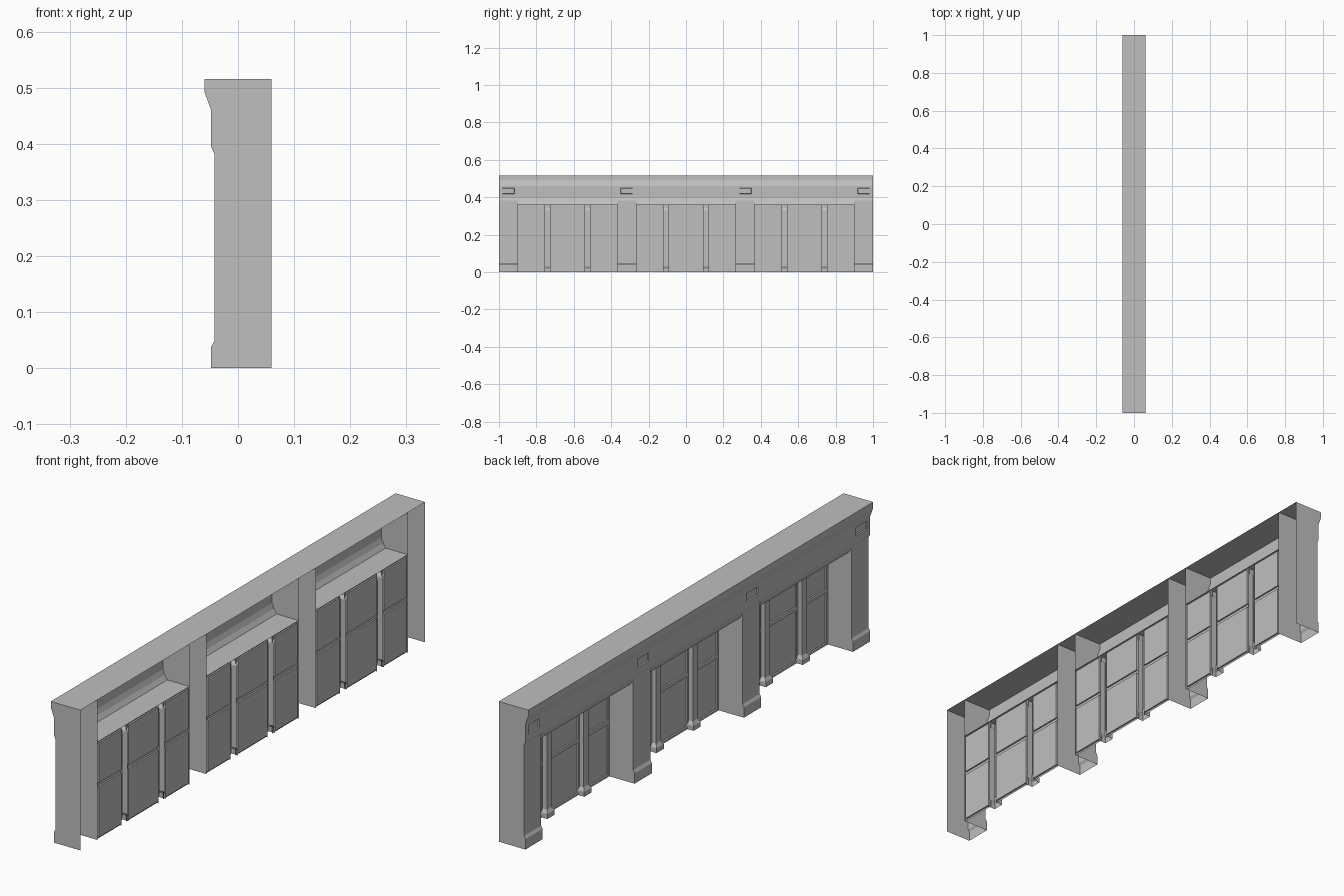
import bpy, bmesh

cube = bpy.data.objects.get("Cube")
if cube:
    bpy.data.objects.remove(cube, do_unlink=True)

stone = bpy.data.materials.new("pale_grey")
stone.use_nodes = True
GREY = (0.52, 0.52, 0.52, 1)
stone.diffuse_color = GREY
stone.node_tree.nodes["Principled BSDF"].inputs["Base Color"].default_value = GREY

BACK, TOP, HEAD = 0.06, 0.515, 0.36
PIERS = [(-1, -0.9), (-0.367, -0.267), (0.267, 0.367), (0.9, 1)]
BAYS = [(a[1], b[0]) for a, b in zip(PIERS, PIERS[1:])]


def finish(name, bm):
    mesh = bpy.data.meshes.new(name)
    bm.to_mesh(mesh)
    bm.free()
    mesh.materials.append(stone)
    obj = bpy.data.objects.new(name, mesh)
    bpy.context.collection.objects.link(obj)
    return obj


def loft(rings):
    """Open skin through matching rows of points."""
    bm = bmesh.new()
    rows = [[bm.verts.new(p) for p in ring] for ring in rings]
    for a, b in zip(rows, rows[1:]):
        for i in range(len(a) - 1):
            bm.faces.new((a[i], b[i], b[i + 1], a[i + 1]))
    bm.normal_update()
    return bm


def sweep(profile, stations):
    return loft([[(x, y, z) for x, z in profile] for y in stations])


# Profiles in x and z, running from the top back edge down the front
cornice = [(BACK, TOP), (-0.06, TOP), (-0.06, 0.493), (-0.048, 0.46),
           (-0.048, 0.45), (-0.048, 0.418), (-0.048, 0.395)]
lintel = [(-0.048, 0.395), (-0.041, 0.376), (-0.03, HEAD), (BACK, HEAD)]
pier = [(-0.048, 0.395), (-0.042, 0.382), (-0.042, 0.048),
        (-0.048, 0.038), (-0.048, 0)]

# Cornice with a small sunken plaque above each pier
stations = sorted({y for a, b in PIERS for y in (a, a + 0.018, b - 0.018, b)})
bm = sweep(cornice, stations)
plaques = []
for f in bm.faces:
    c = f.calc_center_median()
    over_pier = any(a + 0.02 < c.y < b - 0.02 for a, b in PIERS)
    if over_pier and 0.418 < c.z < 0.45:
        plaques.append(f)
bmesh.ops.inset_individual(bm, faces=plaques, thickness=0.003, depth=-0.004)
finish("cornice", bm)

# Piers: hollow fronts with a full-height cheek on both sides
for n, (a, b) in enumerate(PIERS, 1):
    finish(f"pier_front_{n}", sweep(pier, (a, b)))
    for side, y in (("near", a), ("far", b)):
        bm = bmesh.new()
        outline = cornice + pier[1:] + [(BACK, 0)]
        face = bm.faces.new([bm.verts.new((x, y, z)) for x, z in outline])
        face.normal_update()
        if (face.normal.y > 0) != (side == "far"):
            face.normal_flip()
        finish(f"pier_{side}_cheek_{n}", bm)


def mullion(name, y):
    # Levels: height, half width, depth; flared foot and head
    levels = [(0, 0.021, 0.03), (0.018, 0.021, 0.03), (0.03, 0.014, 0.023),
              (0.33, 0.014, 0.023), (0.342, 0.021, 0.03), (HEAD, 0.021, 0.03)]
    finish(name, loft([[(BACK, y - w, z), (BACK - d, y - w, z),
                        (BACK - d, y + w, z), (BACK, y + w, z)]
                       for z, w, d in levels]))


# Bays: lintel, two mullions, three lights of two framed panes
for n, (a, b) in enumerate(BAYS, 1):
    finish(f"lintel_{n}", sweep(lintel, (a, b)))
    mid = (a + b) / 2
    posts = (mid - 0.107, mid + 0.107)
    for side, y in zip(("near", "far"), posts):
        mullion(f"mullion_{side}_{n}", y)
    edges = [a, posts[0] - 0.014, posts[0] + 0.014,
             posts[1] - 0.014, posts[1] + 0.014, b]
    for k in range(3):
        span = edges[2 * k:2 * k + 2]
        bm = sweep([(0.054, z) for z in (HEAD, 0.2, 0)], span)
        bmesh.ops.inset_individual(bm, faces=bm.faces[:], thickness=0.007,
                                   use_even_offset=True)
        panes = [f for f in bm.faces if all(
            span[0] + 0.003 < v.co.y < span[1] - 0.003 for v in f.verts)]
        ext = bmesh.ops.extrude_discrete_faces(bm, faces=panes)
        for f in ext["faces"]:
            for v in f.verts:
                v.co.x = BACK
        finish(f"window_light_{n}_{k + 1}", bm)
